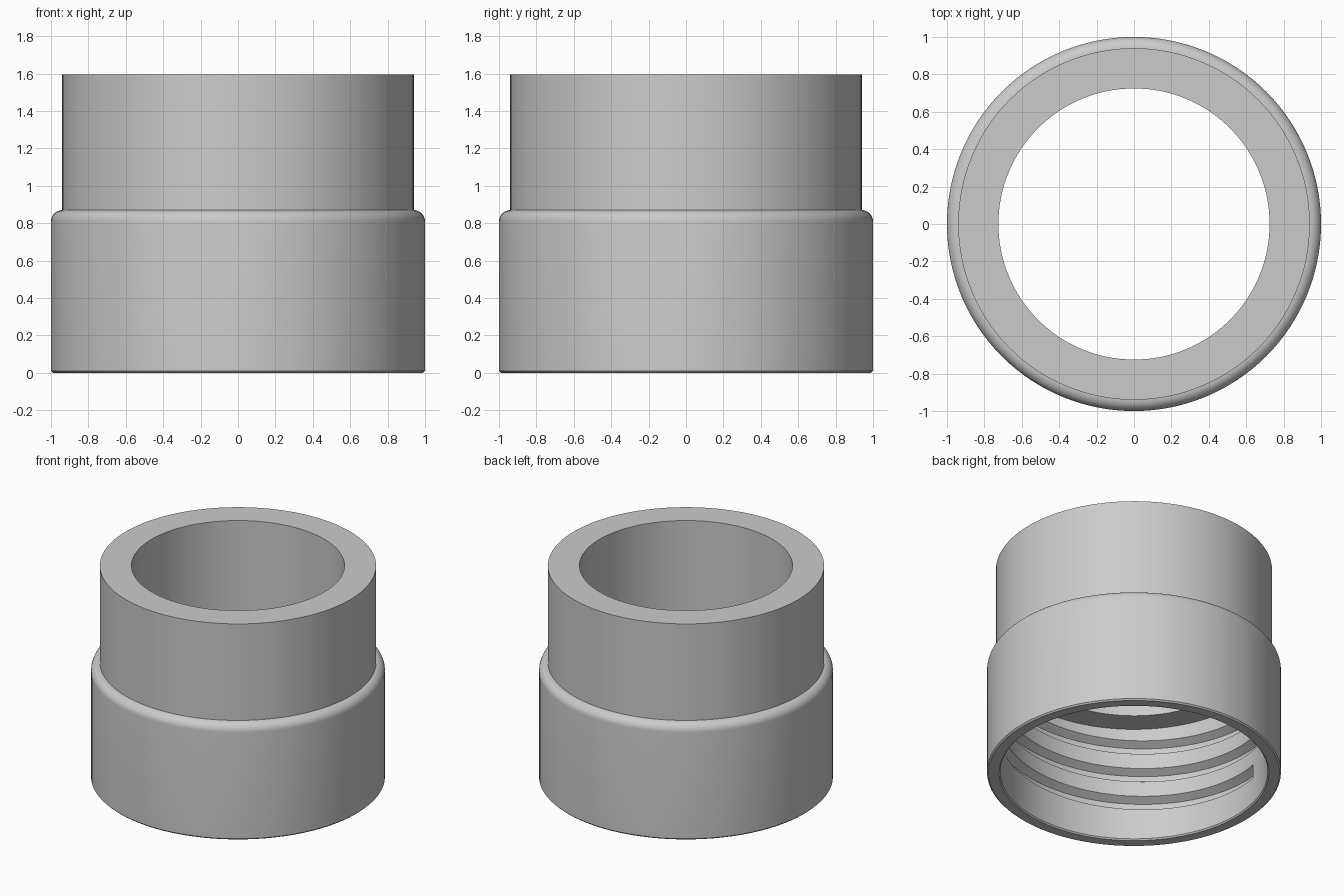
import bpy, bmesh
from math import sin, cos, pi, radians

if "Cube" in bpy.data.objects:
    bpy.data.objects.remove(bpy.data.objects["Cube"], do_unlink=True)

SEGMENTS = 128
WALL, BORE, NECK = 0.91, 0.725, 0.94       # socket, bore and neck radii
STEP, TOP = 0.87, 1.595                    # step and top heights

grey = bpy.data.materials.new("plain grey")
grey.use_nodes = True
grey.diffuse_color = (0.6, 0.6, 0.6, 1)
grey.node_tree.nodes["Principled BSDF"].inputs["Base Color"].default_value = (0.6, 0.6, 0.6, 1)


def sweep(name, sections, closed):
    """Skin a list of point rings; close it into a loop or cap both ends."""
    bm = bmesh.new()
    rings = [[bm.verts.new(p) for p in ring] for ring in sections]
    pairs = list(zip(rings, rings[1:]))
    if closed:
        pairs.append((rings[-1], rings[0]))
    else:
        bm.faces.new(rings[0])
        bm.faces.new(rings[-1])
    for a, b in pairs:
        for i in range(len(a)):
            j = (i + 1) % len(a)
            bm.faces.new((a[i], a[j], b[j], b[i]))
    bmesh.ops.recalc_face_normals(bm, faces=bm.faces)
    mesh = bpy.data.meshes.new(name)
    bm.to_mesh(mesh)
    bm.free()
    mesh.materials.append(grey)
    obj = bpy.data.objects.new(name, mesh)
    bpy.context.collection.objects.link(obj)
    return obj


def turned(profile, angle, lift=0):
    return [(r * cos(angle), r * sin(angle), z + lift) for r, z in profile]


# Turned body: wide threaded socket below, thick-walled neck above
fillet = 0.062
shoulder = [(NECK - 0.002 + fillet * cos(t), STEP - fillet + fillet * sin(t))
            for t in (pi / 2 * i / 8 for i in range(9))]
shoulder = [(min(r, 1), z) for r, z in shoulder]
profile = [(WALL + 0.008, 0), (0.99, 0), (1, 0.01)] + shoulder[:-1] + [
    (NECK, STEP), (NECK, TOP), (BORE, TOP), (BORE, STEP), (WALL, STEP), (WALL, 0.01)]
body = sweep("threaded_coupling",
             [turned(profile, 2 * pi * i / SEGMENTS) for i in range(SEGMENTS)], True)

# Helical cutter for the internal thread, trapezoid section with sloped flanks
PITCH, START, STEPS = 0.218, radians(167), 320
groove = [(0.87, -0.075), (0.965, -0.02), (0.965, 0.02), (0.87, 0.075)]
sections = []
for i in range(STEPS + 1):
    turn = 2.5 * i / STEPS
    sections.append(turned(groove, START + 2 * pi * turn, 0.255 + PITCH * turn))
cutter = sweep("thread_cutter", sections, False)
cutter.hide_render = True

# Cut the thread and bake the result
cut = body.modifiers.new("thread", 'BOOLEAN')
cut.operation = 'DIFFERENCE'
cut.solver = 'EXACT'
cut.object = cutter
bpy.ops.object.select_all(action='DESELECT')
body.select_set(True)
bpy.context.view_layer.objects.active = body
bpy.ops.object.modifier_apply(modifier=cut.name)
bpy.data.objects.remove(cutter, do_unlink=True)
bpy.ops.object.shade_smooth_by_angle(angle=radians(25))
